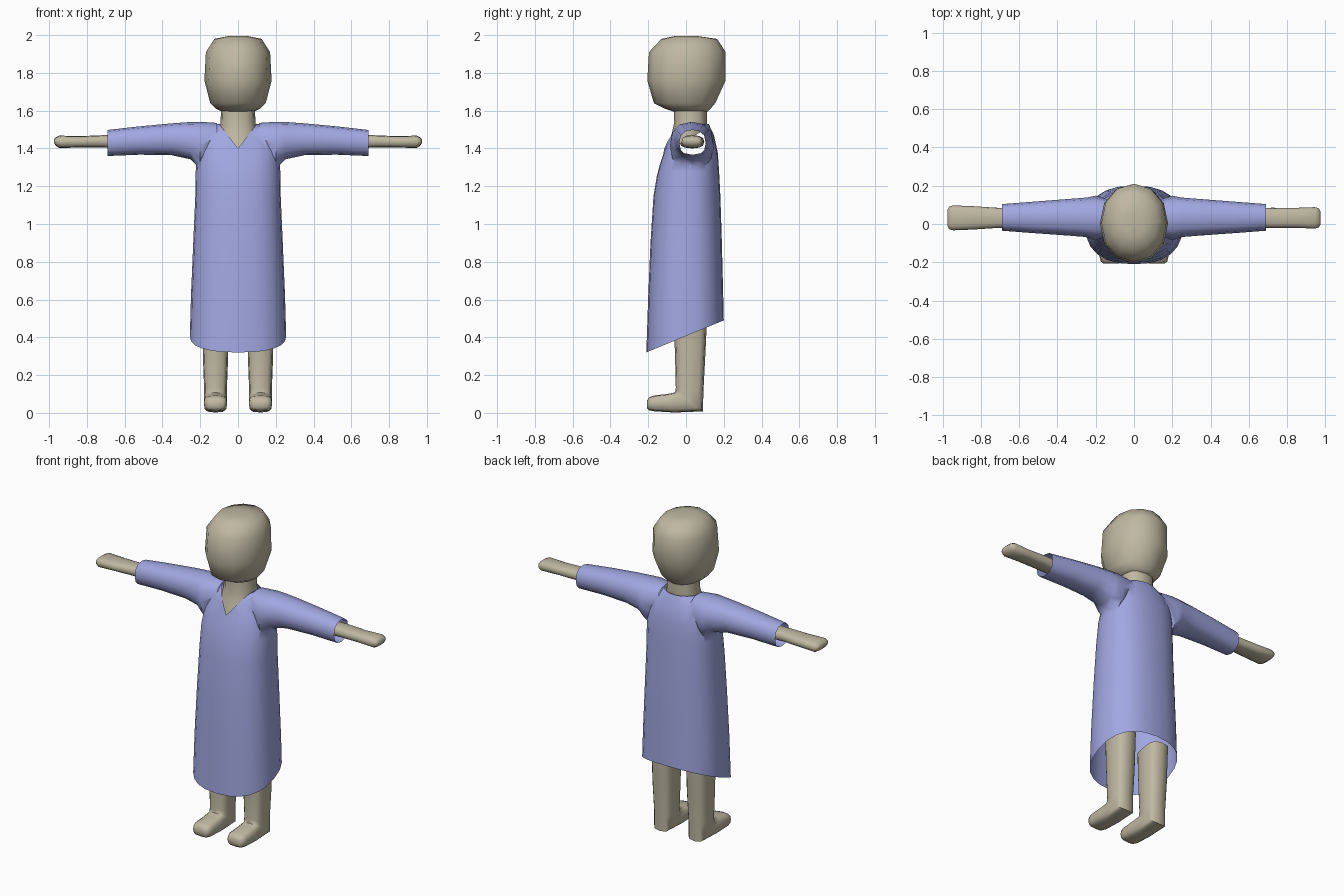
import bpy, bmesh, math
from mathutils import Vector

if "Cube" in bpy.data.objects:
    bpy.data.objects.remove(bpy.data.objects["Cube"])


def material(name, rgb):
    m = bpy.data.materials.new(name)
    m.diffuse_color = (*rgb, 1)
    m.use_nodes = True
    m.node_tree.nodes["Principled BSDF"].inputs["Base Color"].default_value = m.diffuse_color
    return m


BLUE = material("gown blue", (0.36, 0.39, 0.76))
SKIN = material("skin beige", (0.52, 0.48, 0.36))


def ring(center, u, v, n=12, p=2.4):
    """Superellipse loop spanned by the half-axes u and v."""
    c, u, v = Vector(center), Vector(u), Vector(v)
    pts = []
    for i in range(n):
        a = 2 * math.pi * i / n
        co, si = round(math.cos(a), 6), round(math.sin(a), 6)
        pts.append(c + u * math.copysign(abs(co) ** (2 / p), co)
                   + v * math.copysign(abs(si) ** (2 / p), si))
    return pts


def flat(z, hw, y0, y1, n=12, p=2.4, slant=0.0):
    """Horizontal loop, optionally rising towards the back."""
    return ring((0, (y0 + y1) / 2, z), (hw, 0, 0), (0, (y1 - y0) / 2, slant), n, p)


def loft(name, rings, mats, cap_index=0, open_ends=False):
    """Skin over the loops, closing the ends with fans."""
    bm = bmesh.new()
    loops = [[bm.verts.new(q) for q in r] for r in rings]
    n = len(rings[0])
    for a, b in zip(loops, loops[1:]):
        for i in range(n):
            j = (i + 1) % n
            bm.faces.new((a[i], a[j], b[j], b[i]))
    if not open_ends:
        for loop in (loops[0], loops[-1]):
            mid = bm.verts.new(sum((w.co for w in loop), Vector()) / n)
            for i in range(n):
                bm.faces.new((loop[i], loop[(i + 1) % n], mid)).material_index = cap_index
    bmesh.ops.recalc_face_normals(bm, faces=bm.faces)
    me = bpy.data.meshes.new(name)
    bm.to_mesh(me)
    bm.free()
    for m in mats:
        me.materials.append(m)
    ob = bpy.data.objects.new(name, me)
    bpy.context.collection.objects.link(ob)
    return ob


def activate(ob):
    bpy.ops.object.select_all(action='DESELECT')
    ob.select_set(True)
    bpy.context.view_layer.objects.active = ob


def smooth(ob, deg):
    activate(ob)
    bpy.ops.object.shade_smooth_by_angle(angle=math.radians(deg))


# Gown body: slanted hem up to a V neckline
def dipped(pts, depth, width, forward):
    mid = sum((q.y for q in pts)) / len(pts)
    for q in pts:
        if q.y < mid:
            t = max(0, 1 - abs(q.x) / width)
            q.z -= depth * t
            q.y -= forward * t
    return pts


N = 24
body = [flat(0.405, 0.255, -0.21, 0.20, N, 2.4, 0.085),
        flat(0.62, 0.249, -0.20, 0.197, N),
        flat(0.90, 0.237, -0.188, 0.19, N),
        flat(1.15, 0.226, -0.172, 0.182, N),
        dipped(flat(1.28, 0.224, -0.15, 0.175, N), 0.03, 0.15, 0.005),
        dipped(flat(1.38, 0.215, -0.12, 0.168, N), 0.07, 0.15, 0.02),
        dipped(flat(1.47, 0.185, -0.085, 0.148, N), 0.10, 0.12, 0.035),
        dipped(flat(1.53, 0.11, -0.065, 0.12, N, 2), 0.13, 0.10, 0.05)]
gown = loft("gown", body, [BLUE, SKIN], cap_index=1)

# Sleeves: x, y front, y back, z low, z high; merged into the gown
SLEEVE = [(0.11, -0.05, 0.12, 1.40, 1.535), (0.20, -0.085, 0.148, 1.29, 1.541),
          (0.25, -0.068, 0.138, 1.342, 1.54), (0.35, -0.06, 0.13, 1.364, 1.533),
          (0.52, -0.048, 0.117, 1.367, 1.517), (0.69, -0.035, 0.104, 1.36, 1.498)]
for s in (1, -1):
    rings = [ring((s * x, (a + b) / 2, (c + d) / 2), (0, (b - a) / 2, 0), (0, 0, (d - c) / 2))
             for x, a, b, c, d in SLEEVE]
    sleeve = loft("sleeve", rings, [BLUE, SKIN], cap_index=1)
    activate(gown)
    mod = gown.modifiers.new("join_sleeve", 'BOOLEAN')
    mod.operation = 'UNION'
    mod.solver = 'EXACT'
    mod.object = sleeve
    bpy.ops.object.modifier_apply(modifier=mod.name)
    bpy.data.objects.remove(sleeve)

# Open the hem, cuffs and neckline by removing the tagged caps
bm = bmesh.new()
bm.from_mesh(gown.data)
bmesh.ops.delete(bm, geom=[f for f in bm.faces if f.material_index == 1], context='FACES')
bm.to_mesh(gown.data)
bm.free()
while len(gown.data.materials) > 1:
    gown.data.materials.pop(index=len(gown.data.materials) - 1)
smooth(gown, 50)

# Head: z, half width, y front, y back
HEAD = [(1.595, 0.085, -0.065, 0.115), (1.61, 0.115, -0.11, 0.13), (1.64, 0.147, -0.17, 0.155),
        (1.76, 0.178, -0.205, 0.21), (1.91, 0.17, -0.196, 0.21),
        (1.98, 0.125, -0.13, 0.165), (1.995, 0.05, -0.06, 0.06)]
smooth(loft("head", [flat(*h, 12, 2.1) for h in HEAD], [SKIN]), 50)

# Neck and the bit of chest seen in the neckline
neck = [flat(1.63, 0.09, -0.065, 0.11), flat(1.54, 0.092, -0.062, 0.11),
        flat(1.50, 0.10, -0.075, 0.11, slant=0.02),
        flat(1.44, 0.10, -0.108, 0.10, slant=0.06)]
smooth(loft("neck", neck, [SKIN], open_ends=True), 50)

# Forearms with mitten hands: x, half depth, z low, z high
for s, wide, side in ((1, 0.0, "right"), (-1, 0.009, "left")):
    ARM = [(0.62, 0.05, 1.40, 1.47), (0.72, 0.053, 1.405, 1.47), (0.84, 0.052 + wide, 1.405, 1.465),
           (0.945, 0.056 + wide, 1.402, 1.468), (0.965, 0.05 + wide, 1.415, 1.458),
           (0.974, 0.035 + wide, 1.428, 1.448)]
    rings = [ring((s * x, 0.032, (a + b) / 2), (0, h, 0), (0, 0, (b - a) / 2), 12, 2.8)
             for x, h, a, b in ARM]
    smooth(loft(side + "_forearm", rings, [SKIN]), 50)

# Legs bending into feet: front/top point (y, z), back/bottom point (y, z), half width
LEG = [((-0.065, 0.50), (0.113, 0.53), 0.069), ((-0.058, 0.30), (0.102, 0.30), 0.067),
       ((-0.054, 0.13), (0.092, 0.11), 0.06), ((-0.058, 0.108), (0.09, 0.008), 0.062),
       ((-0.10, 0.10), (-0.06, 0.002), 0.062), ((-0.17, 0.092), (-0.165, 0.008), 0.062),
       ((-0.196, 0.082), (-0.195, 0.014), 0.055), ((-0.207, 0.065), (-0.207, 0.025), 0.04)]
for s, side in ((1, "right"), (-1, "left")):
    rings = [ring((s * 0.119, (a[0] + b[0]) / 2, (a[1] + b[1]) / 2), (w, 0, 0),
                  (0, (b[0] - a[0]) / 2, (b[1] - a[1]) / 2), 12, 3.2) for a, b, w in LEG]
    smooth(loft(side + "_leg", rings, [SKIN]), 50)
